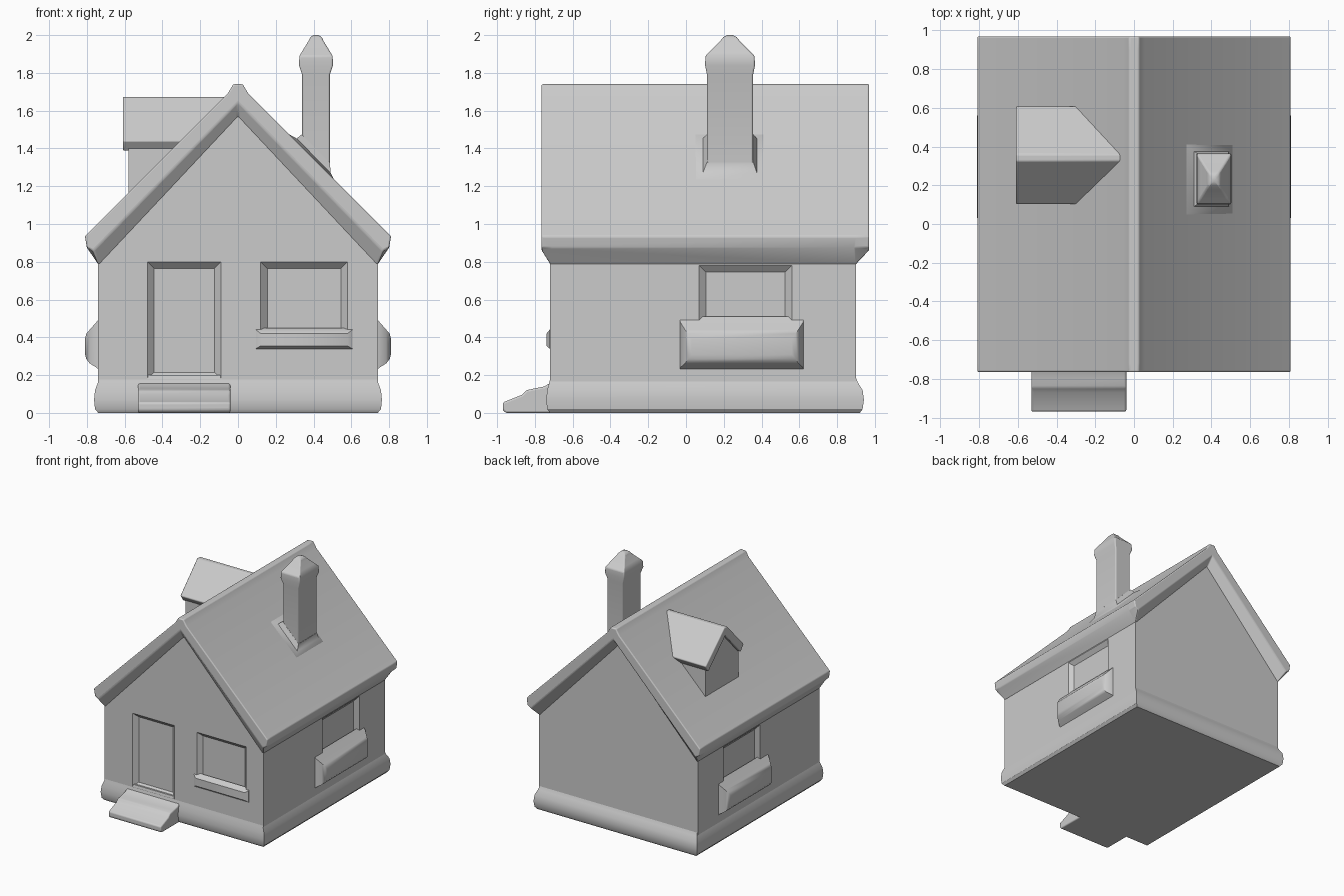
import bpy, bmesh

if "Cube" in bpy.data.objects:
    bpy.data.objects.remove(bpy.data.objects["Cube"])


def loft(name, rings, bevel=0.0):
    """Closed skin through rings of equal point count, capped at both ends."""
    bm = bmesh.new()
    vs = [[bm.verts.new(p) for p in r] for r in rings]
    n = len(vs[0])
    for a, b in zip(vs, vs[1:]):
        for i in range(n):
            j = (i + 1) % n
            bm.faces.new((a[i], a[j], b[j], b[i]))
    bm.faces.new(vs[0])
    bm.faces.new(vs[-1])
    bmesh.ops.recalc_face_normals(bm, faces=bm.faces[:])
    me = bpy.data.meshes.new(name)
    bm.to_mesh(me)
    bm.free()
    ob = bpy.data.objects.new(name, me)
    bpy.context.collection.objects.link(ob)
    if bevel:
        m = ob.modifiers.new("soften", 'BEVEL')
        m.width, m.segments, m.limit_method = bevel, 3, 'ANGLE'
    return ob


def rect(axis, pos, a0, a1, b0, b1):
    """Rectangle across the given axis (0 x, 1 y, 2 z)."""
    out = []
    for p in ((a0, b0), (a1, b0), (a1, b1), (a0, b1)):
        p = list(p)
        p.insert(axis, pos)
        out.append(p)
    return out


def along_y(profile, y):
    return [(x, y, z) for x, z in profile]


def roof_z(x):
    return 1.745 - 1.007 * abs(x)


# Walls with gables
gable = [(-.74, .05), (.74, .05), (.74, .88), (0, 1.6), (-.74, .88)]
walls = loft("walls", [along_y(gable, -.72), along_y(gable, .90)])


# Sloped recesses for door and windows
def recess(axis, face, depth, a0, a1, b0, b1, inset=.035):
    k = .02 / abs(depth)
    rings = [rect(axis, face - depth * k, a0 - .02, a1 + .02, b0 - .02, b1 + .02),
             rect(axis, face, a0, a1, b0, b1),
             rect(axis, face + depth, a0 + inset, a1 - inset, b0 + inset, b1 - inset)]
    cut = loft("recess_cutter", rings)
    cut.hide_render = True
    m = walls.modifiers.new("recess", 'BOOLEAN')
    m.operation, m.object, m.solver = 'DIFFERENCE', cut, 'EXACT'
    bpy.context.view_layer.objects.active = walls
    bpy.ops.object.modifier_apply(modifier=m.name)
    bpy.data.objects.remove(cut)


recess(1, -.72, .035, -.48, -.09, .18, .80)
recess(1, -.72, .035, .12, .58, .38, .80)
for s in (-1, 1):
    recess(0, s * .74, -s * .03, .07, .56, .36, .78)

# Plinth
loft("plinth", [rect(2, z, -x, x, y0, y1) for z, x, y0, y1 in (
    (0, .74, -.72, .92), (.02, .757, -.735, .935), (.07, .762, -.74, .942),
    (.12, .757, -.735, .935), (.16, .742, -.724, .91), (.20, .73, -.715, .895))])


# Roof, with bargeboards sloping back to the gable walls
def roof_ring(y, foot, inner):
    half = [(.025, 1.74), (.055, 1.69), (.81, .935), (.80, .875), foot]
    return along_y(half + [(0, inner)] + [(-x, z) for x, z in reversed(half)], y)


thin, thick = ((.765, .86), 1.645), ((.735, .78), 1.565)
loft("roof", [roof_ring(-.765, *thin), roof_ring(-.717, *thick),
              roof_ring(.897, *thick), roof_ring(.97, *thin)], .008)

# Chimney, its cap and the flashing at the roof
loft("chimney", [rect(2, z, .413 - a, .413 + a, .233 - b, .233 + b) for z, a, b in (
    (1.15, .073, .122), (1.79, .073, .122), (1.84, .09, .132), (1.89, .088, .13),
    (1.92, .07, .10), (1.965, .042, .055), (1.99, .03, .035), (2.0, .012, .014))], .008)


def slope_ring(x0, x1, y0, y1, lift):
    return [(x, y, roof_z(x) + lift) for x, y in ((x0, y0), (x1, y0), (x1, y1), (x0, y1))]


loft("chimney_flashing", [slope_ring(.27, .51, .05, .41, -.03), slope_ring(.27, .51, .05, .41, .002),
                          slope_ring(.31, .49, .09, .375, .02), slope_ring(.338, .487, .11, .357, .07)])

# Dormer walls and roof on the left slope, both running back into the main roof
def dormer(name, x_front, profile, bevel=0):
    front = [(x_front, y, z) for y, z in profile]
    back = [(max(x_front + .02, -(1.745 - z) / 1.007 + .03), y, z) for y, z in profile]
    return loft(name, [front, back], bevel)


dormer("dormer_walls", -.58, [(.13, 1.10), (.57, 1.10), (.57, 1.43), (.34, 1.63), (.13, 1.43)])
dormer("dormer_roof", -.61, [(.10, 1.44), (.325, 1.672), (.36, 1.672), (.61, 1.44),
                             (.57, 1.385), (.343, 1.60), (.14, 1.385)], .008)

# Flower boxes under the side windows
for s, side in ((-1, "left"), (1, "right")):
    loft("flower_box_" + side, [rect(0, s * x, .295 - w, .295 + w, z0, z1) for x, w, z0, z1 in (
        (.725, .33, .22, .51), (.75, .325, .24, .48), (.785, .30, .262, .44),
        (.803, .285, .285, .42), (.81, .265, .31, .39))])

# Front window sill
loft("front_sill", [rect(1, -.70, .09, .61, .335, .45), rect(1, -.722, .095, .605, .34, .44),
                    rect(1, -.738, .12, .58, .355, .42)])

# Doorstep
step = [(-.70, 0), (-.955, 0), (-.97, .015), (-.97, .055), (-.87, .095), (-.845, .12),
        (-.80, .13), (-.75, .14), (-.70, .17)]
loft("doorstep", [[(x, y, z) for y, z in step] for x in (-.53, -.04)], .01)

# Smooth shading with crisp edges
for ob in bpy.context.scene.objects:
    bpy.ops.object.select_all(action='DESELECT')
    ob.select_set(True)
    bpy.context.view_layer.objects.active = ob
    bpy.ops.object.shade_smooth_by_angle(angle=.6)
